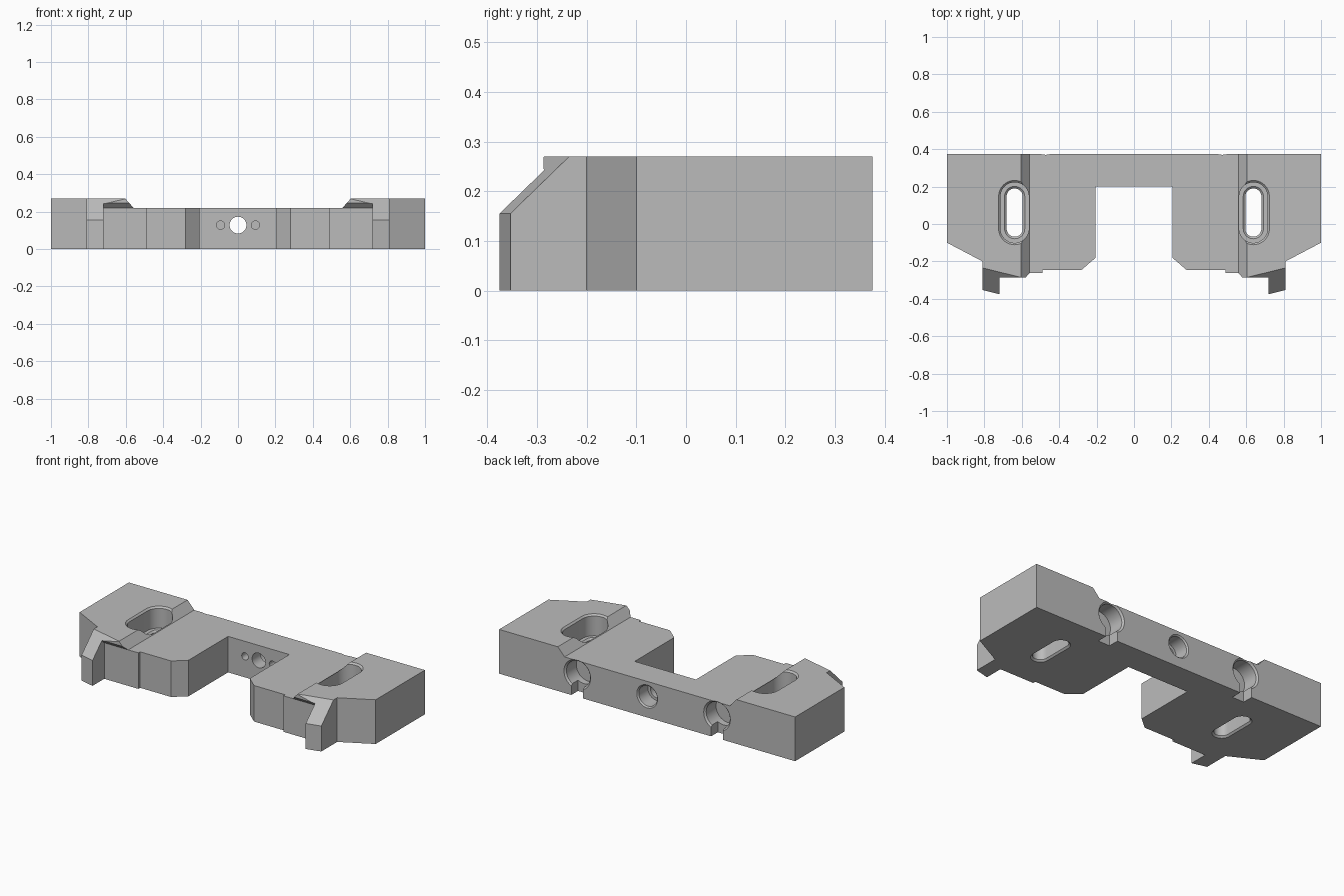
import bpy, bmesh, math
from mathutils import Vector

old = bpy.data.objects.get("Cube")
if old:
    bpy.data.objects.remove(old, do_unlink=True)

grey = bpy.data.materials.new("machined_grey")
grey.use_nodes = True
colour = (0.5, 0.5, 0.5, 1)
grey.diffuse_color = colour
grey.node_tree.nodes["Principled BSDF"].inputs["Base Color"].default_value = colour


def loft(name, sections, side=1):
    """Closed solid through matching rings of points; side=-1 mirrors in x."""
    bm = bmesh.new()
    rings = [[bm.verts.new((p[0] * side, p[1], p[2])) for p in s] for s in sections]
    n = len(rings[0])
    for a, b in zip(rings, rings[1:]):
        for i in range(n):
            j = (i + 1) % n
            bm.faces.new((a[i], a[j], b[j], b[i]))
    bm.faces.new(rings[0])
    bm.faces.new(rings[-1])
    bmesh.ops.remove_doubles(bm, verts=bm.verts, dist=1e-5)
    bmesh.ops.recalc_face_normals(bm, faces=bm.faces)
    mesh = bpy.data.meshes.new(name)
    bm.to_mesh(mesh)
    bm.free()
    mesh.materials.append(grey)
    ob = bpy.data.objects.new(name, mesh)
    bpy.context.collection.objects.link(ob)
    return ob


def arc_points(r, half=0.0, steps=20):
    """Circle, or a slot outline when half > 0."""
    pts = []
    for end in (0, 1):
        for i in range(steps + 1):
            a = math.pi * (end + i / steps)
            pts.append((r * math.cos(a), r * math.sin(a) + (-half if end else half)))
    return pts


def slot_z(x, y, half, levels):
    return [[(x + u, y + v, z) for u, v in arc_points(r, half)] for z, r in levels]


def hole_y(x, z, levels):
    return [[(x + u, y, z + v) for u, v in arc_points(r)] for y, r in levels]


def along_x(x0, x1, yz):
    return [[(x, y, z) for y, z in yz] for x in (x0, x1)]


def along_y(y0, y1, xz):
    return [[(x, y, z) for x, z in xz] for y in (y0, y1)]


# Body plan, extruded to full height
half = [(0.207, 0.2), (0.207, -0.182), (0.28, -0.245), (0.49, -0.245),
        (0.49, -0.287), (0.72, -0.287), (0.72, -0.375), (0.81, -0.353),
        (0.81, -0.2), (1, -0.1), (1, 0.375)]
plan = half + [(-x, y) for x, y in reversed(half)]
body = loft("mounting_bracket", [[(x, y, z) for x, y in plan] for z in (0, 0.27)])


def cut(name, sections, side=1):
    cutter = loft(name, sections, side)
    cutter.hide_render = True
    mod = body.modifiers.new(name, 'BOOLEAN')
    mod.operation = 'DIFFERENCE'
    mod.solver = 'EXACT'
    mod.object = cutter
    bpy.context.view_layer.objects.active = body
    bpy.ops.object.modifier_apply(modifier=name)
    bpy.data.objects.remove(cutter, do_unlink=True)


# Lowered centre with sloped shoulders
cut("centre_recess", along_y(-0.5, 0.5, [(-0.558, 0.22), (0.558, 0.22),
                                         (0.648, 0.32), (-0.648, 0.32)]))

# Directions for the slanted claw bevel
edge = Vector((0.972, 0.237, 0))
out = Vector((0.237, -0.972, 0))
base = Vector((0.81, -0.235, 0.27))
bevel = [(-0.1, 0.1), (0.4, -0.4), (0.4, 0.1)]

for side in (1, -1):
    # Front wall set back under an overhanging lip
    cut("lip_undercut", along_x(0.48, 0.72, [(-0.31, -0.1), (-0.262, -0.1), (-0.262, 0.22),
                                             (-0.287, 0.245), (-0.31, 0.268)]), side)
    # Bevel across the claw
    cut("claw_bevel", [[base + edge * t + out * n + Vector((0, 0, z)) for n, z in bevel]
                       for t in (-0.5, 0.3)], side)
    # Stepped bolt slot
    cut("bolt_slot", slot_z(0.638, 0.061, 0.086, [
        (0.28, 0.096), (0.26, 0.076), (0.14, 0.076), (0.14, 0.054),
        (0.13, 0.043), (0.01, 0.043), (-0.01, 0.063)]), side)
    # Rear pocket with chamfered mouth and a narrow opening below
    cut("rear_pocket", hole_y(0.472, 0.135, [(0.27, 0.08), (0.365, 0.08), (0.385, 0.1)]), side)
    cut("rear_notch", along_x(0.432, 0.512, [(0.31, -0.1), (0.31, 0.12),
                                             (0.45, 0.12), (0.45, -0.1)]), side)
    # Blind pin hole in the inner wall
    cut("pin_hole", hole_y(0.093, 0.128, [(0.15, 0.022), (0.28, 0.022)]), side)

# Stepped centre hole
cut("centre_hole", hole_y(0, 0.128, [(0.1, 0.045), (0.28, 0.045), (0.28, 0.062),
                                     (0.367, 0.062), (0.385, 0.08)]))

bpy.ops.object.select_all(action='DESELECT')
body.select_set(True)
bpy.context.view_layer.objects.active = body
bpy.ops.object.shade_smooth_by_angle(angle=math.radians(25))
